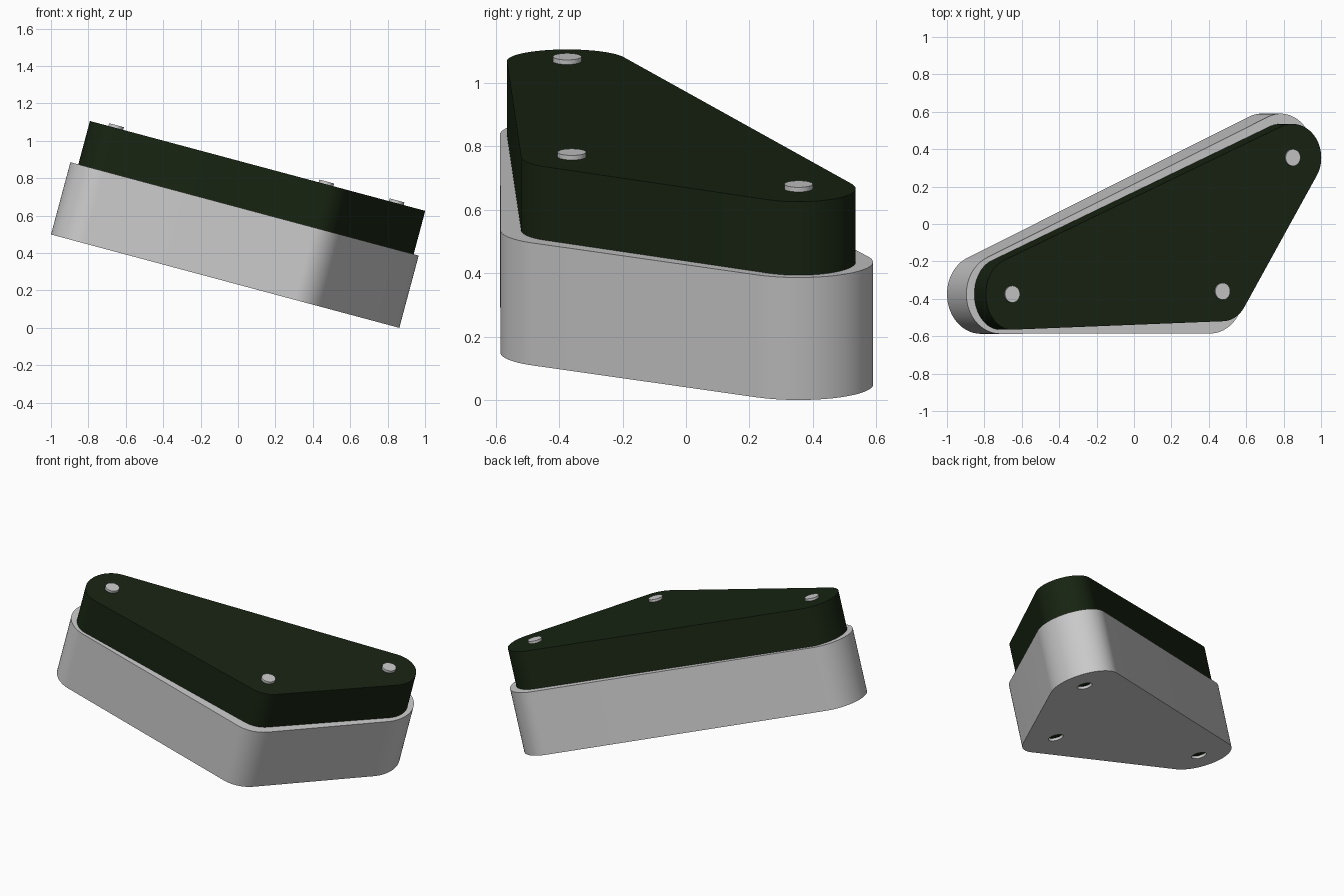
import bpy, bmesh
from math import sin, cos, pi, radians
from mathutils import Matrix, Vector
from mathutils.geometry import convex_hull_2d

if "Cube" in bpy.data.objects:
    bpy.data.objects.remove(bpy.data.objects["Cube"])

# Everything is built flat, then tipped 15 degrees about y
TILT = Matrix.Translation((0, 0, 0.231)) @ Matrix.Rotation(radians(15), 4, 'Y')
PINS = [(-0.848, -0.375), (0.316, -0.36), (0.705, 0.355)]

green = bpy.data.materials.new("dark_green")
green.diffuse_color = (0.009, 0.018, 0.006, 1)
green.use_nodes = True
green.node_tree.nodes["Principled BSDF"].inputs["Base Color"].default_value = green.diffuse_color


def ellipse(c, rx, ry, n):
    return [Vector((c[0] + rx * cos(2 * pi * i / n), c[1] + ry * sin(2 * pi * i / n)))
            for i in range(n)]


def prism(name, loops, z0, z1, mat=None):
    """Extrude each closed outline from z0 to z1 into one object."""
    bm = bmesh.new()
    for pts in loops:
        face = bm.faces.new([bm.verts.new((p[0], p[1], z0)) for p in pts])
        out = bmesh.ops.extrude_face_region(bm, geom=[face], use_keep_orig=True)
        top = [v for v in out["geom"] if isinstance(v, bmesh.types.BMVert)]
        bmesh.ops.translate(bm, verts=top, vec=(0, 0, z1 - z0))
    bmesh.ops.recalc_face_normals(bm, faces=bm.faces)
    bm.transform(TILT)
    me = bpy.data.meshes.new(name)
    bm.to_mesh(me)
    bm.free()
    ob = bpy.data.objects.new(name, me)
    bpy.context.collection.objects.link(ob)
    if mat:
        me.materials.append(mat)
    return ob


def rounded_triangle(radii):
    """Outline wrapped tightly around one ellipse per pin."""
    pts = []
    for c, (rx, ry) in zip(PINS, radii):
        pts += ellipse(c, rx, ry, 96)
    return [pts[i] for i in convex_hull_2d(pts)]


def activate(ob):
    bpy.ops.object.select_all(action='DESELECT')
    ob.select_set(True)
    bpy.context.view_layer.objects.active = ob


# Lower block with three peg holes in its underside
base = prism("base_block",
             [rounded_triangle([(0.187, 0.212), (0.187, 0.225), (0.188, 0.235)])], 0, 0.4)
cutter = prism("hole_cutter", [ellipse(c, 0.043, 0.048, 40) for c in PINS], -0.1, 0.1)
cutter.hide_render = True
mod = base.modifiers.new("holes", 'BOOLEAN')
mod.operation = 'DIFFERENCE'
mod.solver = 'EXACT'
mod.object = cutter
activate(base)
bpy.ops.object.modifier_apply(modifier=mod.name)
bpy.data.objects.remove(cutter)

# Upper dark pad
pad = prism("upper_pad",
            [rounded_triangle([(0.143, 0.19), (0.145, 0.16), (0.16, 0.18)])], 0.4, 0.64, green)

# Pegs seen in the underside holes, and pin heads on top
pegs = prism("bottom_pegs", [ellipse(c, 0.04, 0.045, 40) for c in PINS], 0.015, 0.1, green)
heads = prism("pin_heads", [ellipse(c, 0.041, 0.045, 40) for c in PINS], 0.62, 0.655)

for ob in (base, pad, pegs, heads):
    activate(ob)
    bpy.ops.object.shade_smooth_by_angle(angle=radians(30))
